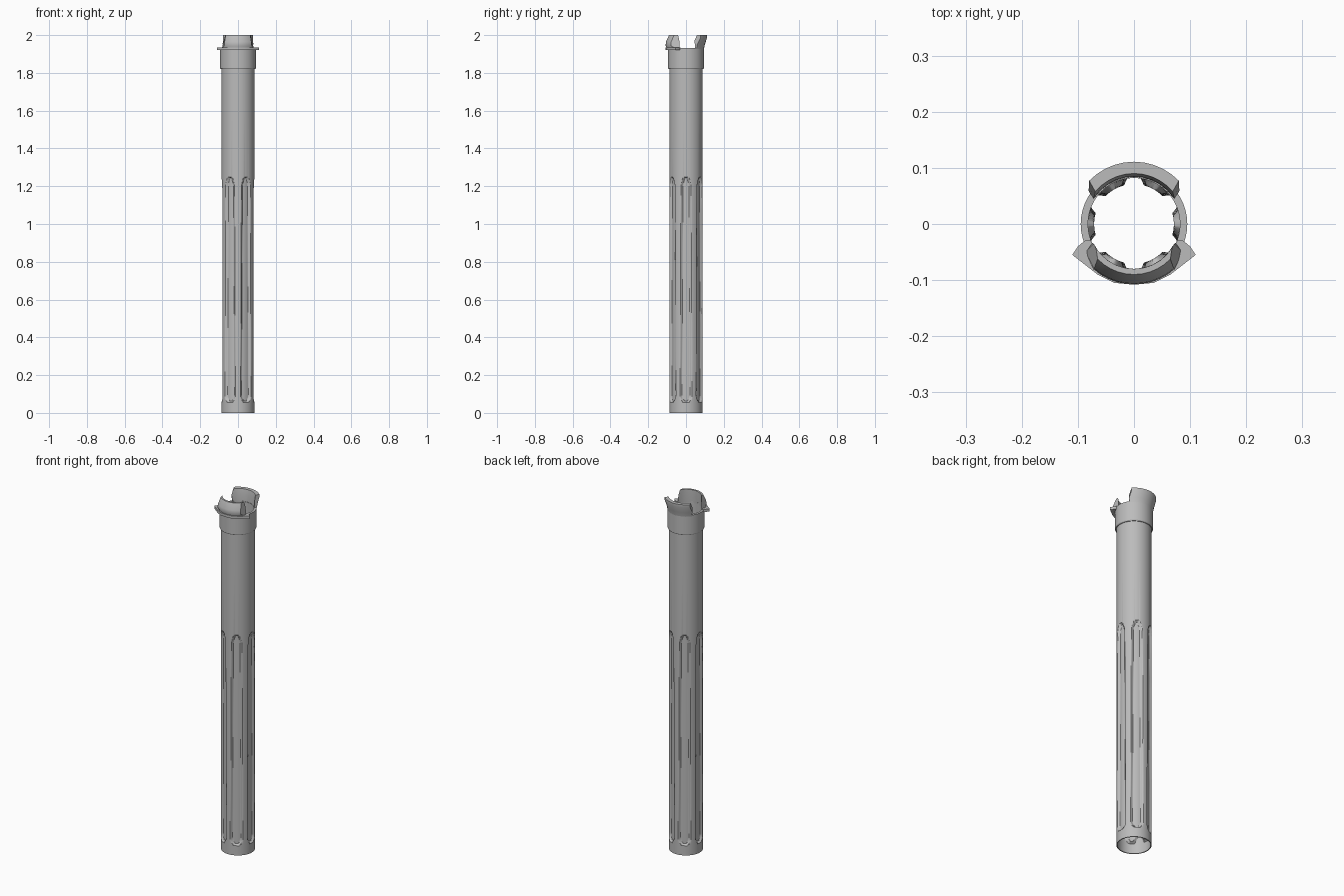
import bpy, bmesh, math
from math import sin, cos, pi, radians

if "Cube" in bpy.data.objects:
    bpy.data.objects.remove(bpy.data.objects["Cube"], do_unlink=True)

grey = bpy.data.materials.new("plain grey")
grey.use_nodes = True
grey.diffuse_color = (0.5, 0.5, 0.5, 1)
grey.node_tree.nodes["Principled BSDF"].inputs["Base Color"].default_value = (0.5, 0.5, 0.5, 1)


def finish(bm, name, angle=30):
    bmesh.ops.recalc_face_normals(bm, faces=bm.faces)
    mesh = bpy.data.meshes.new(name)
    bm.to_mesh(mesh)
    bm.free()
    mesh.materials.append(grey)
    ob = bpy.data.objects.new(name, mesh)
    bpy.context.collection.objects.link(ob)
    bpy.ops.object.select_all(action='DESELECT')
    ob.select_set(True)
    bpy.context.view_layer.objects.active = ob
    bpy.ops.object.shade_smooth_by_angle(angle=radians(angle))
    return ob


def skin(bm, rings, close_u, close_v):
    """Join rows of points with quads."""
    rows = [[bm.verts.new(p) for p in ring] for ring in rings]
    nu, nv = len(rows), len(rows[0])
    for i in range(nu if close_u else nu - 1):
        for j in range(nv if close_v else nv - 1):
            a, b = rows[i], rows[(i + 1) % nu]
            k = (j + 1) % nv
            bm.faces.new((a[j], a[k], b[k], b[j]))
    return rows


def lathe(name, profile, segments=48):
    """Closed ring turned from a radius/height profile."""
    bm = bmesh.new()
    rings = [[(r * cos(2 * pi * i / segments), r * sin(2 * pi * i / segments), z)
              for r, z in profile] for i in range(segments)]
    skin(bm, rings, True, True)
    return finish(bm, name)


def arc_block(name, centre, profile, segments=10):
    """Curved block; each profile corner has radius, height and half angle."""
    bm = bmesh.new()
    rings = []
    for i in range(segments + 1):
        t = 2 * i / segments - 1
        rings.append([(r * cos(radians(centre + t * h)), r * sin(radians(centre + t * h)), z)
                      for r, z, h in profile])
    rows = skin(bm, rings, False, True)
    bm.faces.new(rows[0])
    bm.faces.new(rows[-1])
    return finish(bm, name)


# Fluted hollow shaft: six long grooves with rounded ends
RADIUS, WALL, DEPTH = 0.088, 0.005, 0.012
LOW, HIGH = 0.055, 1.25


def shaft_radius(deg, z):
    off = abs((deg + 30) % 60 - 30)
    t = (z - LOW) / (HIGH - LOW)
    if not 0 < t < 1:
        return RADIUS
    run = min(1, (z - LOW) / 0.04, (HIGH - z) / 0.06)
    half = (22 - 4 * t) * math.sqrt(run * (2 - run))
    return RADIUS - DEPTH * max(0, min(1, (half - off) / 6))


levels = [0, LOW]
levels += [LOW + 0.04 * k / 6 for k in range(1, 7)]
levels += [0.3, 0.6, 0.9, 1.1]
levels += [HIGH - 0.06 * k / 8 for k in range(8, -1, -1)]
levels += [1.6, 1.9]
path = [(z, 0) for z in levels] + [(z, WALL) for z in reversed(levels)]
shaft = bmesh.new()
skin(shaft, [[(max(0, shaft_radius(d, z) - w) * cos(radians(d)),
               (shaft_radius(d, z) - w) * sin(radians(d)), z)
              for d in range(0, 360, 2)] for z, w in path], True, True)
finish(shaft, "fluted_shaft")

# Collar around the top of the shaft
lathe("collar", [(0.082, 1.82), (0.092, 1.82), (0.095, 1.825),
                 (0.095, 1.932), (0.082, 1.932)])

# Front flange with two pointed ears
half_outline = [(0, -0.108), (0.035, -0.105), (0.065, -0.09), (0.11, -0.055),
                (0.1, -0.04), (0.088, -0.03), (0.078, -0.028), (0.06, -0.058),
                (0.035, -0.075), (0, -0.083)]
flange = bmesh.new()
for side in (1, -1):
    skin(flange, [[(side * x, y, z) for x, y in half_outline]
                  for z in (1.92, 1.935)], False, True)
    # caps are made of strips between the outer and inner edges
    flange.verts.ensure_lookup_table()
    count = len(half_outline)
    for row in (flange.verts[-2 * count:-count], flange.verts[-count:]):
        for k in range(count // 2 - 1):
            flange.faces.new((row[k], row[k + 1], row[count - 2 - k], row[count - 1 - k]))
bmesh.ops.remove_doubles(flange, verts=flange.verts, dist=0.0001)
finish(flange, "flange")

# Upright tabs on the rim: the front one leans in, the rear one flares out
arc_block("front_tab", -90, [(0.082, 1.925, 66), (0.1, 1.925, 60), (0.108, 1.945, 42),
                             (0.106, 1.965, 42), (0.09, 2.0, 46), (0.08, 2.0, 58),
                             (0.08, 1.97, 64)])
arc_block("rear_tab", 90, [(0.084, 1.925, 54), (0.095, 1.925, 54), (0.1, 1.95, 54),
                           (0.111, 1.985, 46), (0.111, 2.0, 46), (0.09, 2.0, 50),
                           (0.085, 1.97, 58)])
